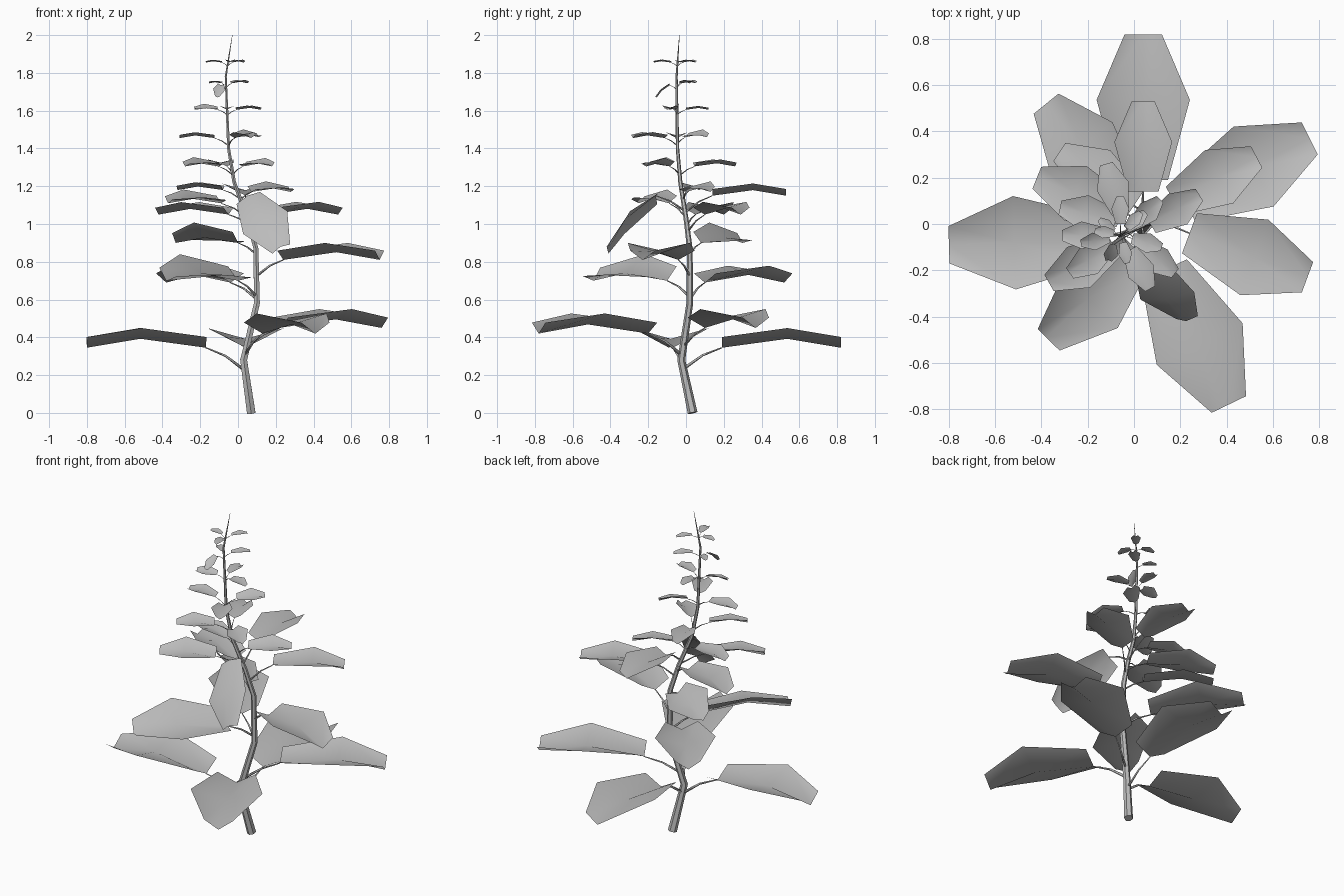
import bpy
import bmesh
from mathutils import Matrix, Vector

cube = bpy.data.objects.get("Cube")
if cube:
    bpy.data.objects.remove(cube, do_unlink=True)

material = bpy.data.materials.new("plant grey")
material.use_nodes = True
grey = (0.5, 0.5, 0.5, 1)
material.diffuse_color = grey
material.node_tree.nodes["Principled BSDF"].inputs["Base Color"].default_value = grey

UP = Vector((0, 0, 1))


def finish(bm, name):
    """Turn a bmesh into a smooth shaded, named object."""
    mesh = bpy.data.meshes.new(name)
    for face in bm.faces:
        face.smooth = True
    bm.to_mesh(mesh)
    bm.free()
    mesh.materials.append(material)
    part = bpy.data.objects.new(name, mesh)
    bpy.context.collection.objects.link(part)
    return part


def tube(name, points, radii, sides):
    """Tapered tube through the points, capped at both ends."""
    bm = bmesh.new()
    rings = []
    for i, point in enumerate(points):
        before = points[max(i - 1, 0)]
        after = points[min(i + 1, len(points) - 1)]
        turn = UP.rotation_difference(after - before)
        ring = bmesh.ops.create_circle(bm, segments=sides, radius=radii[i])["verts"]
        for vert in ring:
            vert.co = point + turn @ vert.co
        rings.append(ring)
    for low, high in zip(rings, rings[1:]):
        for i in range(sides):
            j = (i + 1) % sides
            bm.faces.new((low[i], low[j], high[j], high[i]))
    bm.faces.new(rings[0][::-1])
    bm.faces.new(rings[-1])
    return finish(bm, name)


def stem_at(z):
    """Centre of the stem at a given height."""
    for low, high in zip(stem_path, stem_path[1:]):
        if z <= high.z:
            return low.lerp(high, (z - low.z) / (high.z - low.z))
    return stem_path[-1].copy()


def leaf(base, tip, roll, margin=0.09):
    """Arched six-sided blade with raised (or lowered) margins, and its stalk."""
    length = (tip - base).length
    along = (tip - base).normalized()
    side = Matrix.Rotation(-roll, 3, along) @ along.cross(UP).normalized()
    normal = side.cross(along)
    bm = bmesh.new()
    rows = []
    for place, spread, arch in ((0, 0.53, 0), (0.55, 1, 0.075), (1, 0.4, 0)):
        row = []
        for across in (-1, 0, 1):
            offset = side * across * spread * length * 0.32
            lift = normal * length * (arch + margin * abs(across))
            row.append(bm.verts.new(base.lerp(tip, place) + offset + lift))
        rows.append(row)
    for near, far in zip(rows, rows[1:]):
        for i in range(2):
            bm.faces.new((near[i], near[i + 1], far[i + 1], far[i]))
    finish(bm, "leaf")

    reach = (base - stem_at(base.z)).to_2d().length
    root = stem_at(base.z - reach * 0.55)
    middle = root.lerp(base, 0.5) + UP * reach * 0.08
    thick = 0.001 + length * 0.012
    tube("leaf_stalk", [root, middle, base], [thick, thick * 0.7, thick * 0.4], 4)


# Main stem
stem_path = [Vector(p) for p in (
    (0.07, 0.035, 0), (0.03, -0.025, 0.28), (0.1, 0.02, 0.58), (0.095, 0.02, 0.87),
    (0.05, 0, 1.03), (-0.02, -0.03, 1.22), (-0.05, -0.045, 1.4),
    (-0.065, -0.05, 1.78), (-0.03, -0.035, 2))]
stem_radii = [0.026, 0.021, 0.018, 0.015, 0.013, 0.011, 0.009, 0.006, 0.001]
stem = tube("stem", stem_path, stem_radii, 6)
bpy.context.view_layer.objects.active = stem
stem.select_set(True)
bpy.ops.object.shade_smooth_by_angle()

# Large lower leaves: base x, base y, tip x, tip y, height, roll
lower_leaves = (
    (0.04, 0.19, 0.04, 0.82, 0.345, 0),
    (-0.17, -0.07, -0.8, -0.09, 0.345, 0),
    (0.13, -0.2, 0.41, -0.78, 0.42, 0),
    (0.22, 0.1, 0.76, 0.37, 0.45, 0),
    (0, -0.1, -0.38, -0.49, 0.7, 0.32),
    (-0.04, 0.1, -0.38, 0.52, 0.69, 0),
    (0.24, -0.04, 0.75, -0.23, 0.81, 0),
    (0, 0.08, -0.33, 0.3, 0.9, -0.38),
    (0.17, 0.1, 0.53, 0.29, 1.05, 0),
    (-0.05, 0.05, -0.42, 0.2, 1.05, 0),
    (-0.09, -0.09, -0.37, -0.25, 1.11, 0.2),
    (0.04, 0.14, 0.04, 0.53, 1.15, 0),
    (0.07, 0, 0.28, 0.13, 1.17, -0.2),
    (-0.08, 0.02, -0.32, 0.07, 1.18, 0),
)
for bx, by, tx, ty, z, roll in lower_leaves:
    leaf(Vector((bx, by, z)), Vector((tx, ty, z)), roll)

# Drooping front leaves
leaf(Vector((0.05, -0.16, 1.15)), Vector((0.225, -0.42, 0.88)), -0.65, -0.05)
leaf(Vector((-0.09, -0.085, 1.735)), Vector((-0.11, -0.155, 1.67)), 0.2)

# Small upper whorls, starting part way out from the stem: tip x, tip y, height, roll
upper_leaves = (
    (0.18, -0.21, 1.305, -0.2), (-0.28, -0.21, 1.305, 0.2), (-0.12, 0.26, 1.305, 0),
    (-0.31, -0.05, 1.455, 0), (0.11, 0.11, 1.46, -0.3), (0.07, -0.28, 1.455, 0),
    (-0.23, -0.08, 1.605, 0.3), (0.12, -0.1, 1.605, 0), (-0.06, 0.12, 1.605, 0),
    (-0.15, 0.02, 1.745, 0), (0.05, 0.05, 1.745, 0),
    (-0.17, -0.03, 1.855, 0), (-0.03, -0.17, 1.855, 0), (0.03, 0.05, 1.855, 0),
)
for tx, ty, z, roll in upper_leaves:
    tip = Vector((tx, ty, z))
    centre = stem_at(z)
    centre.z = z
    leaf(centre.lerp(tip, 0.28), tip, roll)
